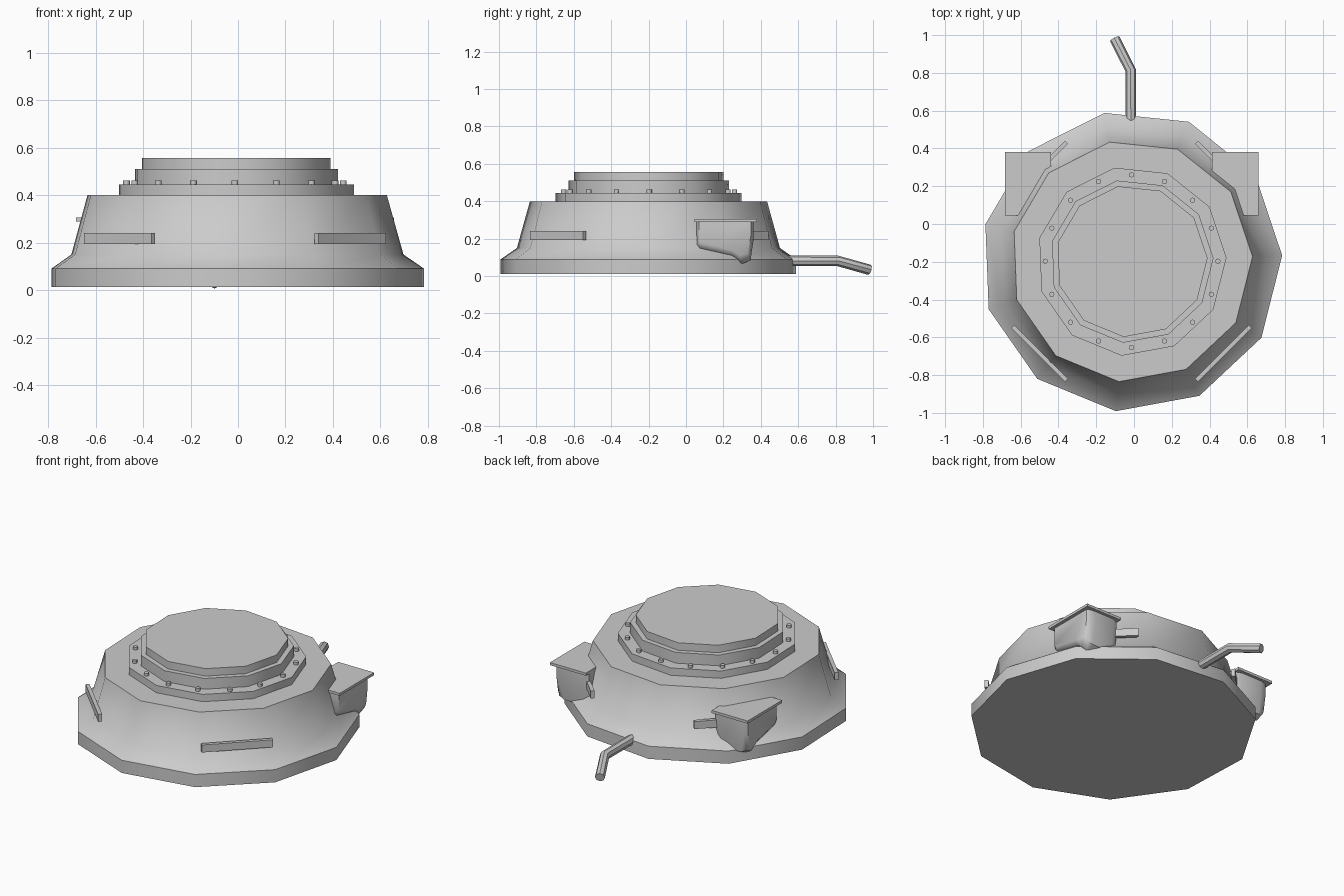
import bpy, bmesh, math
from mathutils import Vector

if "Cube" in bpy.data.objects:
    bpy.data.objects.remove(bpy.data.objects["Cube"])

CX, CY = -0.013, -0.197      # axis of the round body
SIDES = 11

grey = bpy.data.materials.new("plain_grey")
grey.use_nodes = True
colour = (0.6, 0.6, 0.6, 1)
grey.diffuse_color = colour
grey.node_tree.nodes["Principled BSDF"].inputs["Base Color"].default_value = colour


def finish(name, bm, smooth=None):
    bmesh.ops.recalc_face_normals(bm, faces=bm.faces)
    mesh = bpy.data.meshes.new(name)
    bm.to_mesh(mesh)
    bm.free()
    mesh.materials.append(grey)
    obj = bpy.data.objects.new(name, mesh)
    bpy.context.collection.objects.link(obj)
    if smooth:
        bpy.ops.object.select_all(action='DESELECT')
        obj.select_set(True)
        bpy.context.view_layer.objects.active = obj
        bpy.ops.object.shade_smooth_by_angle(angle=math.radians(smooth))
    return obj


def loft(bm, rings):
    """Skin a list of equal-length point rings and cap both ends."""
    loops = [[bm.verts.new(p) for p in ring] for ring in rings]
    for a, b in zip(loops, loops[1:]):
        for i in range(len(a)):
            j = (i + 1) % len(a)
            bm.faces.new((a[i], a[j], b[j], b[i]))
    bm.faces.new(loops[0])
    bm.faces.new(loops[-1])


def turned(name, profile, smooth=40):
    """Polygonal solid of revolution from (radius, height) pairs."""
    angles = [math.radians(2.2) + math.tau * i / SIDES for i in range(SIDES)]
    bm = bmesh.new()
    loft(bm, [[(CX + r * math.cos(a), CY + r * math.sin(a), z) for a in angles]
              for r, z in profile])
    return finish(name, bm, smooth)


def box(name, centre, size, turn=0):
    bm = bmesh.new()
    bmesh.ops.create_cube(bm, size=1)
    bmesh.ops.scale(bm, vec=size, verts=bm.verts)
    obj = finish(name, bm)
    obj.location = centre
    obj.rotation_euler.z = turn
    return obj


# Flared base and stepped top
turned("base_body", [(0.798, 0.012), (0.798, 0.09), (0.711, 0.15), (0.641, 0.4)])
turned("bolt_ring", [(0.503, 0.39), (0.503, 0.445)])
turned("middle_step", [(0.434, 0.44), (0.434, 0.511)])
turned("top_disc", [(0.403, 0.505), (0.403, 0.557)])

# Ring of bolts
bm = bmesh.new()
for i in range(16):
    a = math.tau * i / 16
    made = bmesh.ops.create_cone(bm, cap_ends=True, segments=8, radius1=0.014,
                                 radius2=0.014, depth=0.022)
    bmesh.ops.translate(bm, verts=made["verts"], vec=(
        CX + 0.457 * math.cos(a), CY + 0.457 * math.sin(a), 0.451))
finish("bolts", bm, 50)

# Diagonal bars on the four corners
for x, side in ((-1, "right"), (1, "left")):
    for y, end in ((-1, "front"), (1, "back")):
        box(f"{end}_{side}_bar", (CX + x * 0.486, CY + y * 0.488, 0.217),
            (0.402, 0.022, 0.046), -x * y * math.pi / 4)

# Lamp housings with flat covers, one on each side
lamp_outline = [(0.055, 0.293), (0.055, 0.16), (0.07, 0.14), (0.25, 0.098),
                (0.295, 0.064), (0.345, 0.084), (0.362, 0.2), (0.362, 0.293)]
for x, side in ((-1, "right"), (1, "left")):
    box(f"{side}_lamp_cover", (CX + x * 0.549, 0.213, 0.298), (0.244, 0.334, 0.016))
    bm = bmesh.new()
    centre = Vector((0.21, 0.293))
    rings = []
    for reach, shrink in ((0.43, 0.8), (0.47, 1), (0.6, 1), (0.635, 0.93), (0.65, 0.8)):
        rings.append([])
        for y, z in lamp_outline:
            # only the underside rounds in towards the outer face
            rings[-1].append((CX + x * reach, centre.x + (y - centre.x) * (1 + shrink) / 2,
                              centre.y + (z - centre.y) * shrink))
    loft(bm, rings)
    finish(f"{side}_lamp", bm, 45)

# Bent pipe at the back
path = [Vector((-0.017, 0.54, 0.081)), Vector((-0.017, 0.812, 0.081)),
        Vector((-0.102, 0.98, 0.034))]
bm = bmesh.new()
rings = []
for i, p in enumerate(path):
    before = (path[max(i, 1)] - path[max(i, 1) - 1]).normalized()
    after = (path[min(i + 1, 2)] - path[min(i, 1)]).normalized()
    along = (before + after).normalized()
    across = along.cross(Vector((0, 0, 1))).normalized()
    up = across.cross(along)
    rings.append([p + 0.028 * (across * math.cos(t) + up * math.sin(t))
                  for t in (math.tau * k / 8 for k in range(8))])
loft(bm, rings)
finish("back_pipe", bm, 30)
